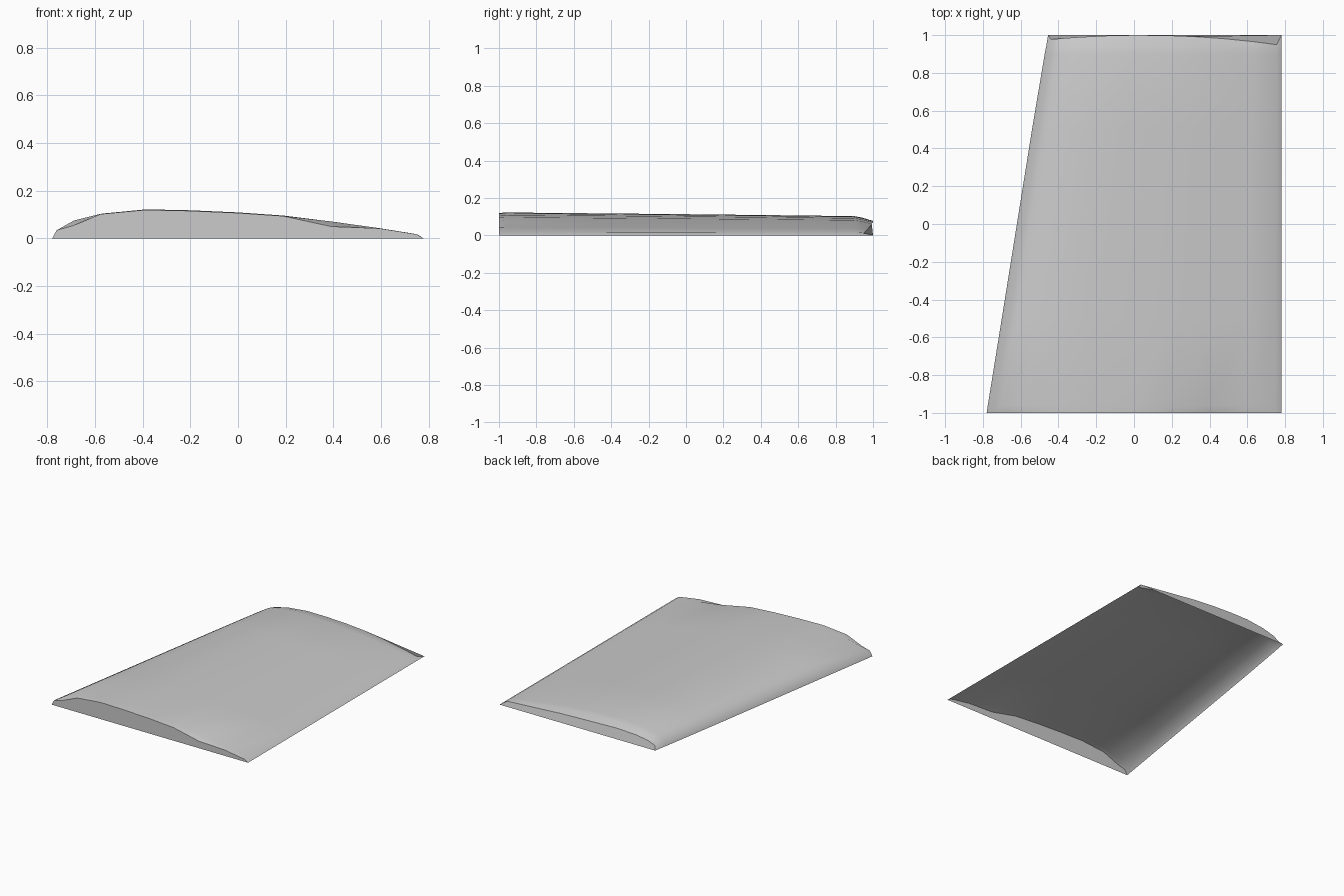
import bpy
import bmesh

if "Cube" in bpy.data.objects:
    bpy.data.objects.remove(bpy.data.objects["Cube"])

GREY = (0.6, 0.6, 0.6, 1)
mat = bpy.data.materials.new("plain grey")
mat.use_nodes = True
mat.diffuse_color = GREY
mat.node_tree.nodes["Principled BSDF"].inputs["Base Color"].default_value = GREY

# Upper airfoil skin as (chord fraction, height)
AIRFOIL = [(0, 0), (0.012, 0.035), (0.055, 0.075), (0.13, 0.104), (0.25, 0.122),
           (0.37, 0.118), (0.5, 0.109), (0.62, 0.096), (0.75, 0.071),
           (0.88, 0.043), (0.98, 0.018), (1, 0)]
TRAILING = 0.78

# Span stations as (y, leading edge x, height scale)
STATIONS = [(-1, -0.78, 0.98), (-0.96, -0.774, 1), (-0.5, -0.7, 0.965),
            (0, -0.62, 0.925), (0.5, -0.54, 0.88), (0.9, -0.473, 0.84),
            (0.94, -0.465, 0.78), (1, -0.455, 0.64)]

# Wing shell lofted through the stations, open underneath
bm = bmesh.new()
rings = [[bm.verts.new((lead + (TRAILING - lead) * u, y, h * scale))
          for u, h in AIRFOIL] for y, lead, scale in STATIONS]

# Root rim dips near the nose and towards the trailing edge
for i in (2, 8):
    rings[0][i].co.z *= 0.72

# Tip rim curves inwards at both ends of the chord
for vert, (u, h) in zip(rings[-1][1:-1], AIRFOIL[1:-1]):
    vert.co.y -= 0.15 * (u - 0.4) ** 2

for a, b in zip(rings, rings[1:]):
    for i in range(len(AIRFOIL) - 1):
        bm.faces.new((a[i], a[i + 1], b[i + 1], b[i]))

# Root and tip walls
bm.faces.new(rings[0])
bm.faces.new(rings[-1])
bmesh.ops.recalc_face_normals(bm, faces=bm.faces)

mesh = bpy.data.meshes.new("wing_panel")
bm.to_mesh(mesh)
bm.free()
mesh.materials.append(mat)
wing = bpy.data.objects.new("wing_panel", mesh)
bpy.context.collection.objects.link(wing)
bpy.context.view_layer.objects.active = wing
wing.select_set(True)
bpy.ops.object.shade_smooth_by_angle(angle=0.9)
